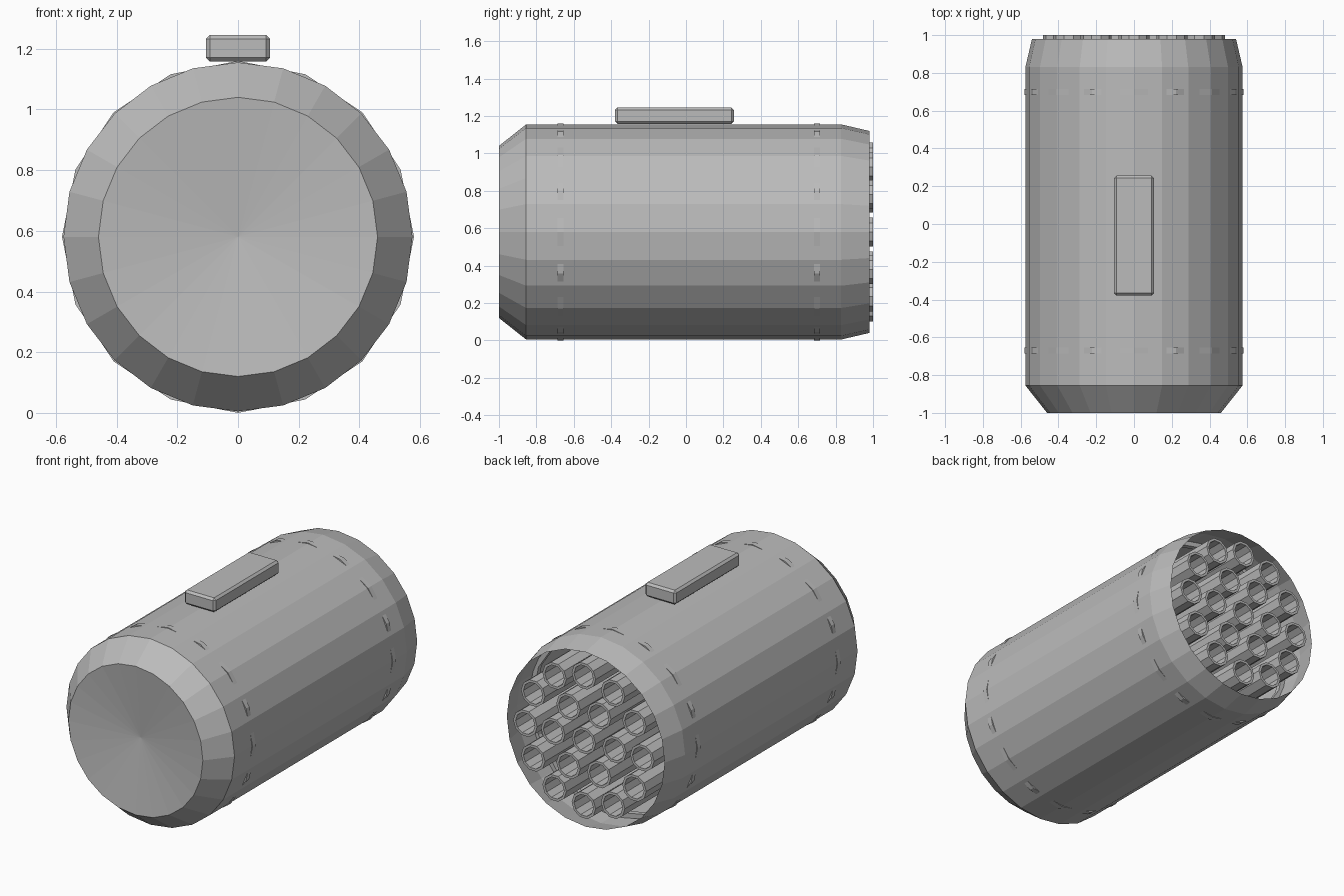
import bpy, bmesh, math

if "Cube" in bpy.data.objects:
    bpy.data.objects.remove(bpy.data.objects["Cube"])

CZ = 0.58  # height of the pod axis

grey = bpy.data.materials.new("plain grey")
grey.diffuse_color = (0.5, 0.5, 0.5, 1)
grey.use_nodes = True
grey.node_tree.nodes["Principled BSDF"].inputs["Base Color"].default_value = grey.diffuse_color


def finish(name, bm):
    bmesh.ops.remove_doubles(bm, verts=bm.verts, dist=1e-5)
    bmesh.ops.recalc_face_normals(bm, faces=bm.faces)
    mesh = bpy.data.meshes.new(name)
    bm.to_mesh(mesh)
    bm.free()
    mesh.materials.append(grey)
    obj = bpy.data.objects.new(name, mesh)
    bpy.context.collection.objects.link(obj)
    return obj


def lathe(name, profile, sides, cx=0.0, cz=CZ):
    """Spin a profile of (radius, y) points about an axis along y."""
    bm = bmesh.new()
    rings = []
    for r, y in profile:
        if r == 0:
            rings.append([bm.verts.new((cx, y, cz))] * sides)
        else:
            rings.append([bm.verts.new((cx + r * math.cos(2 * math.pi * i / sides), y,
                                        cz + r * math.sin(2 * math.pi * i / sides)))
                          for i in range(sides)])
    for a, b in zip(rings, rings[1:]):
        for i in range(sides):
            j = (i + 1) % sides
            corners = list(dict.fromkeys((a[i], a[j], b[j], b[i])))
            bm.faces.new(corners)
    return finish(name, bm)


# Pod casing: shallow dished nose, chamfer, barrel, tapered open back
lathe("pod_casing", [(0, -0.95), (0.46, -1.0), (0.575, -0.855),
                     (0.575, 0.83), (0.54, 0.98)], 24)

# Two strap bands whose corners poke through the casing
for label, y in (("front", -0.67), ("rear", 0.70)):
    lathe(label + "_band", [(0.55, y - 0.016), (0.58, y - 0.016), (0.58, y + 0.016),
                            (0.55, y + 0.016), (0.55, y - 0.016)], 16)

# Launch tubes: one in the centre, rings of six and twelve
for count, radius in ((1, 0.0), (6, 0.21), (12, 0.40)):
    for k in range(count):
        a = 2 * math.pi * k / count
        lathe("launch_tube", [(0.066, -0.8), (0.082, -0.8), (0.082, 1.0),
                              (0.066, 1.0), (0.066, -0.8)], 10,
              radius * math.cos(a), CZ + radius * math.sin(a))

# Mounting block on top with chamfered edges
bm = bmesh.new()
bmesh.ops.create_cube(bm, size=1)
for v in bm.verts:
    v.co = (v.co.x * 0.212, v.co.y * 0.635 - 0.062, v.co.z * 0.088 + 1.202)
bmesh.ops.bevel(bm, geom=bm.edges[:], offset=0.013, segments=1, affect='EDGES')
finish("mounting_block", bm)
